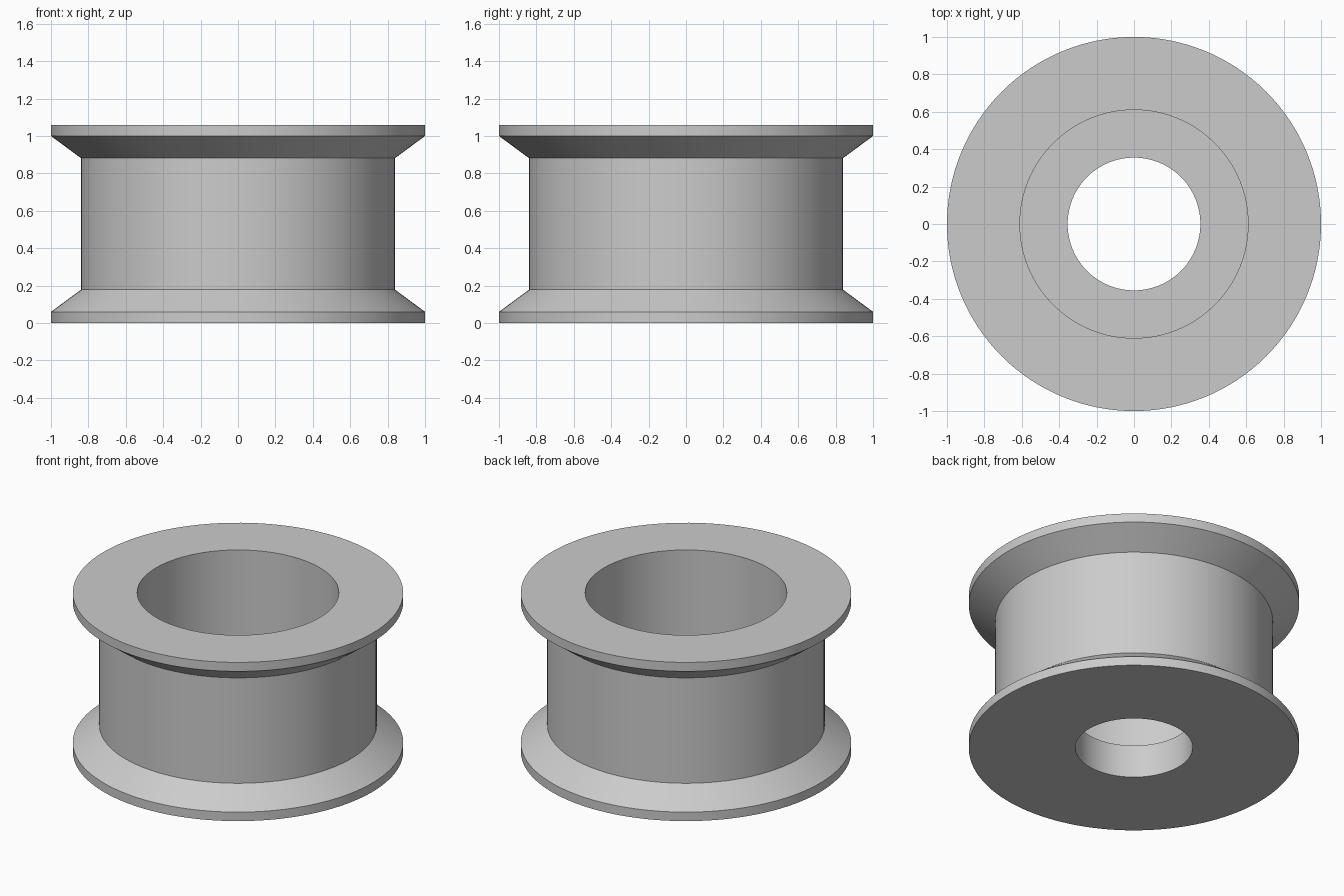
import bpy
import bmesh
from math import radians, tau
from mathutils import Matrix, Vector

cube = bpy.data.objects.get("Cube")
if cube:
    bpy.data.objects.remove(cube, do_unlink=True)

SEGMENTS = 128
HEIGHT = 1.06

# Plain grey material
grey = bpy.data.materials.new("plain grey")
grey.use_nodes = True
colour = (0.6, 0.6, 0.6, 1)
grey.diffuse_color = colour
grey.node_tree.nodes["Principled BSDF"].inputs["Base Color"].default_value = colour

# Closed cross-section (radius, height): flanged outside, counterbored inside
flange = [(1, 0), (1, 0.06), (0.84, 0.178)]
outside = flange + [(r, HEIGHT - z) for r, z in reversed(flange)]
bore = [(0.61, HEIGHT), (0.61, 0.22), (0.355, 0.22), (0.355, 0)]
profile = outside + bore

# Revolve the section about the vertical axis
bm = bmesh.new()
rings = []
for i in range(SEGMENTS):
    turn = Matrix.Rotation(tau * i / SEGMENTS, 3, "Z")
    rings.append([bm.verts.new(turn @ Vector((r, 0, z))) for r, z in profile])
for i, ring in enumerate(rings):
    after = rings[(i + 1) % SEGMENTS]
    for j in range(len(profile)):
        k = (j + 1) % len(profile)
        bm.faces.new((ring[j], after[j], after[k], ring[k]))
bmesh.ops.recalc_face_normals(bm, faces=bm.faces)

mesh = bpy.data.meshes.new("flanged_roller")
bm.to_mesh(mesh)
bm.free()
mesh.materials.append(grey)
roller = bpy.data.objects.new("flanged_roller", mesh)
bpy.context.collection.objects.link(roller)

# Smooth walls with crisp rims
bpy.ops.object.select_all(action="DESELECT")
roller.select_set(True)
bpy.context.view_layer.objects.active = roller
bpy.ops.object.shade_smooth_by_angle(angle=radians(25))
